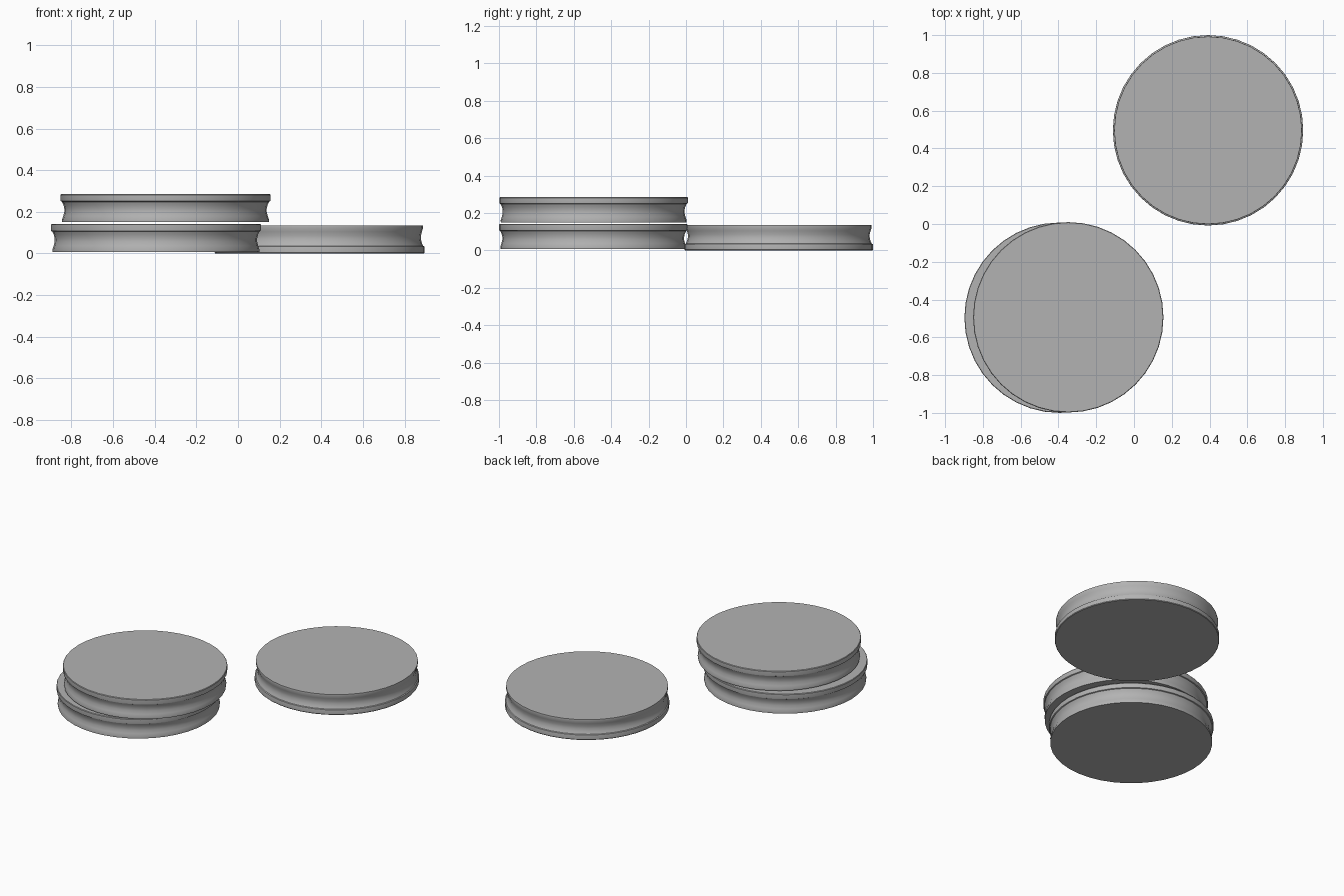
import bpy, bmesh, math

if "Cube" in bpy.data.objects:
    bpy.data.objects.remove(bpy.data.objects["Cube"])

# One plain grey for all the discs
grey = bpy.data.materials.new("grey")
grey.diffuse_color = (0.45, 0.45, 0.45, 1)
grey.use_nodes = True
grey.node_tree.nodes["Principled BSDF"].inputs["Base Color"].default_value = grey.diffuse_color

SIDES = 40
# (radius, height): grooved wall, then a slightly wider rim on top
PROFILE = [(0.496, 0.0), (0.497, 0.012), (0.491, 0.03), (0.486, 0.05),
           (0.486, 0.065), (0.490, 0.083), (0.497, 0.098),
           (0.503, 0.101), (0.504, 0.106), (0.504, 0.131), (0.501, 0.135)]


def disc(name, x, y, z, flipped=False, turn=0.0):
    bm = bmesh.new()
    rings = []
    for r, h in PROFILE:
        rings.append([bm.verts.new((r * math.cos(2 * math.pi * i / SIDES),
                                    r * math.sin(2 * math.pi * i / SIDES), h))
                      for i in range(SIDES)])
    # walls
    for a, b in zip(rings, rings[1:]):
        for i in range(SIDES):
            j = (i + 1) % SIDES
            bm.faces.new((a[i], a[j], b[j], b[i]))
    # flat caps
    bm.faces.new(rings[0][::-1])
    bm.faces.new(rings[-1])
    bmesh.ops.recalc_face_normals(bm, faces=bm.faces)
    me = bpy.data.meshes.new(name)
    bm.to_mesh(me)
    bm.free()
    me.materials.append(grey)
    ob = bpy.data.objects.new(name, me)
    bpy.context.collection.objects.link(ob)
    ob.location = (x, y, z + (PROFILE[-1][1] if flipped else 0))
    ob.rotation_euler = (math.pi if flipped else 0, 0, turn)
    bpy.context.view_layer.objects.active = ob
    ob.select_set(True)
    bpy.ops.object.shade_smooth_by_angle(angle=math.radians(35))
    ob.select_set(False)


# Two stacked discs, and one lying upside down beside them
disc("lower_stacked_disc", -0.394, -0.496, 0.007)
disc("upper_stacked_disc", -0.348, -0.494, 0.15)
disc("flipped_disc", 0.392, 0.496, 0.0, flipped=True)
